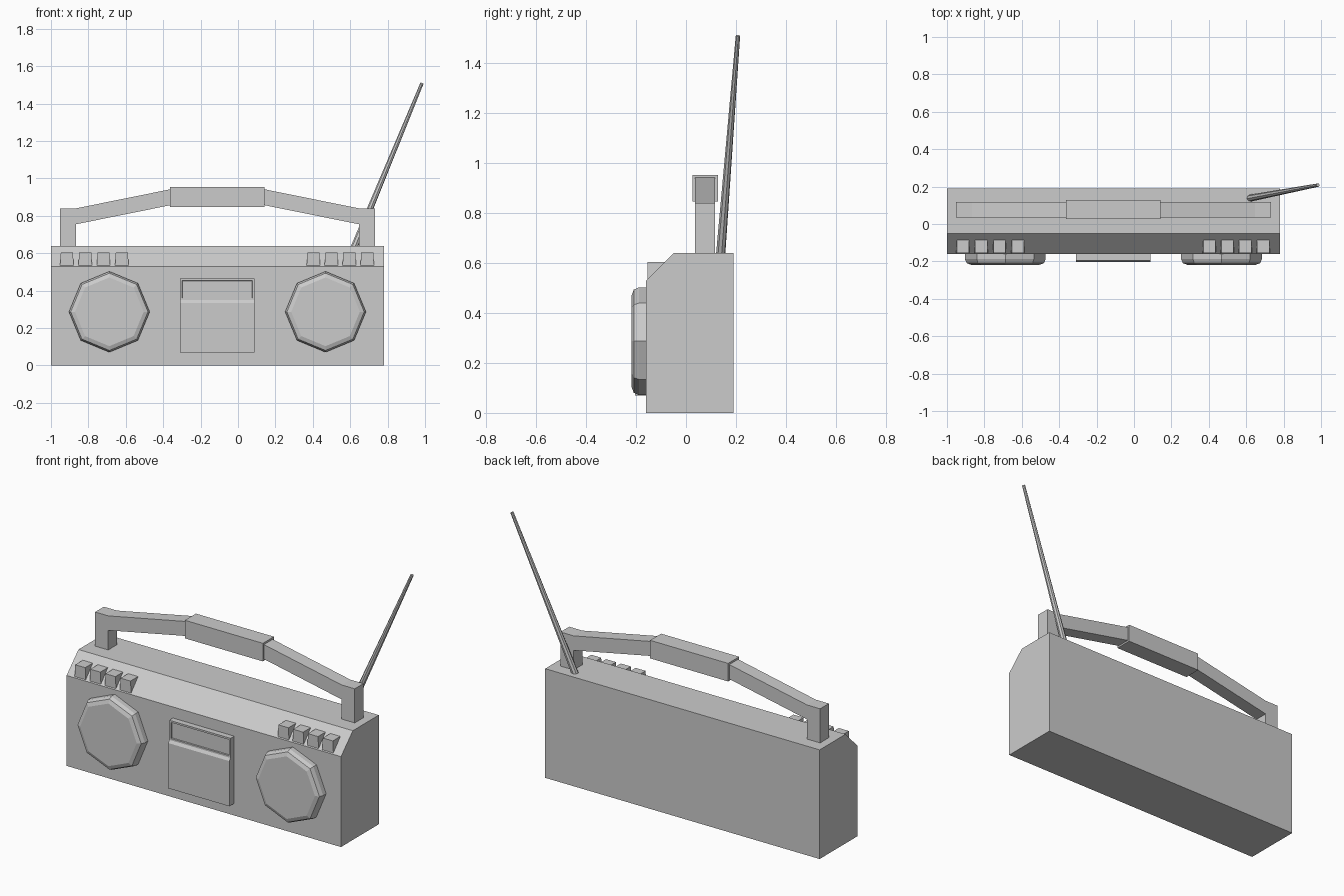
import bpy
import bmesh
import math
from mathutils import Vector

if "Cube" in bpy.data.objects:
    bpy.data.objects.remove(bpy.data.objects["Cube"], do_unlink=True)

# One plain grey for the whole radio
grey = bpy.data.materials.new("light_grey")
grey.use_nodes = True
GREY = (0.6, 0.6, 0.6, 1)
grey.diffuse_color = GREY
grey.node_tree.nodes["Principled BSDF"].inputs["Base Color"].default_value = GREY

MID = -0.11        # centre of the body across x
FRONT = -0.16      # front face of the body


def finish(name, bm):
    bmesh.ops.recalc_face_normals(bm, faces=bm.faces)
    mesh = bpy.data.meshes.new(name)
    bm.to_mesh(mesh)
    bm.free()
    mesh.materials.append(grey)
    obj = bpy.data.objects.new(name, mesh)
    bpy.context.collection.objects.link(obj)
    return obj


def prism(name, points, start, end, axis):
    """Extrude a profile: (y, z) points along x, or (x, z) points along y."""
    bm = bmesh.new()
    place = (lambda a, b: (start, a, b)) if axis == "x" else (lambda a, b: (a, start, b))
    face = bm.faces.new([bm.verts.new(place(a, b)) for a, b in points])
    moved = bmesh.ops.extrude_face_region(bm, geom=[face])["geom"]
    step = end - start
    offset = Vector((step, 0, 0)) if axis == "x" else Vector((0, step, 0))
    bmesh.ops.translate(bm, vec=offset, verts=[v for v in moved if isinstance(v, bmesh.types.BMVert)])
    return finish(name, bm)


def rod(name, base, tip, r1, r2, sides, turn=0):
    """Tapered rod between two points."""
    base, tip = Vector(base), Vector(tip)
    bm = bmesh.new()
    bmesh.ops.create_cone(bm, cap_ends=True, segments=sides, radius1=r1, radius2=r2,
                          depth=(tip - base).length)
    bmesh.ops.rotate(bm, verts=bm.verts, matrix=(tip - base).to_track_quat("Z", "Y").to_matrix())
    bmesh.ops.translate(bm, verts=bm.verts, vec=(base + tip) / 2)
    return finish(name, bm)


# Body with a sloped control edge at the front top
prism("body", [(FRONT, 0), (0.19, 0), (0.19, 0.64), (-0.05, 0.64), (FRONT, 0.53)], -1, 0.78, "x")

# Octagonal speakers with a rounded front rim
for side, sx in (("right", -0.688), ("left", 0.468)):
    speaker = rod(side + "_speaker", (sx, FRONT + 0.01, 0.287), (sx, -0.218, 0.287), 0.216, 0.216, 8)
    bm = bmesh.new()
    bm.from_mesh(speaker.data)
    rim = [e for e in bm.edges if all(v.co.y < -0.2 for v in e.verts)]
    bmesh.ops.bevel(bm, geom=rim, offset=0.03, segments=2, profile=0.5, affect="EDGES")
    bm.to_mesh(speaker.data)
    bm.free()

# Cassette door: raised lower panel, set-back upper panel with a sunk window
door = prism("cassette_door", [(FRONT + 0.01, 0.07), (-0.204, 0.07), (-0.204, 0.335),
                               (-0.194, 0.35), (-0.194, 0.465), (FRONT + 0.01, 0.465)],
             -0.31, 0.087, "x")
bm = bmesh.new()
bm.from_mesh(door.data)
bm.faces.ensure_lookup_table()
upper = [f for f in bm.faces if f.normal.y < -0.9 and f.calc_center_median().z > 0.36]
bmesh.ops.inset_region(bm, faces=upper, thickness=0.015)
bmesh.ops.inset_region(bm, faces=upper, thickness=0.002, depth=-0.008)
bm.to_mesh(door.data)
bm.free()

# Wedge-shaped buttons sitting on the slope, four on each side
for i in range(4):
    for side, bx in (("right", -0.915 + i * 0.098), ("left", 0.403 + i * 0.096)):
        button = prism(f"{side}_button_{i + 1}", [(-0.155, 0.535), (-0.155, 0.605), (-0.085, 0.605)],
                       bx - 0.036, bx + 0.036, "x")
        for v in button.data.vertices:
            if v.co.z > 0.6:
                v.co.x = bx + (v.co.x - bx) * 0.9

# Carrying handle: half outline mirrored into one bent bar, plus a thicker grip
half = [(0.42, 0.62), (0.42, 0.84), (0.335, 0.84), (-0.0, 0.0)]
outer = [(0.842, 0.63), (0.842, 0.84), (0.757, 0.84), (0.252, 0.942)]
inner = [(0.252, 0.857), (0.757, 0.755), (0.757, 0.63)]
outline = [(MID - x, z) for x, z in outer] + [(MID + x, z) for x, z in reversed(outer)]
outline += [(MID + x, z) for x, z in reversed(inner)] + [(MID - x, z) for x, z in inner]
prism("handle", outline, 0.036, 0.117, "y")
prism("handle_grip", [(0.026, 0.847), (0.128, 0.847), (0.128, 0.953), (0.026, 0.953)],
      MID - 0.253, MID + 0.253, "x")

# Tapered aerial leaning outwards at the back
rod("aerial", (0.618, 0.138, 0.625), (0.984, 0.208, 1.51), 0.019, 0.009, 8)
